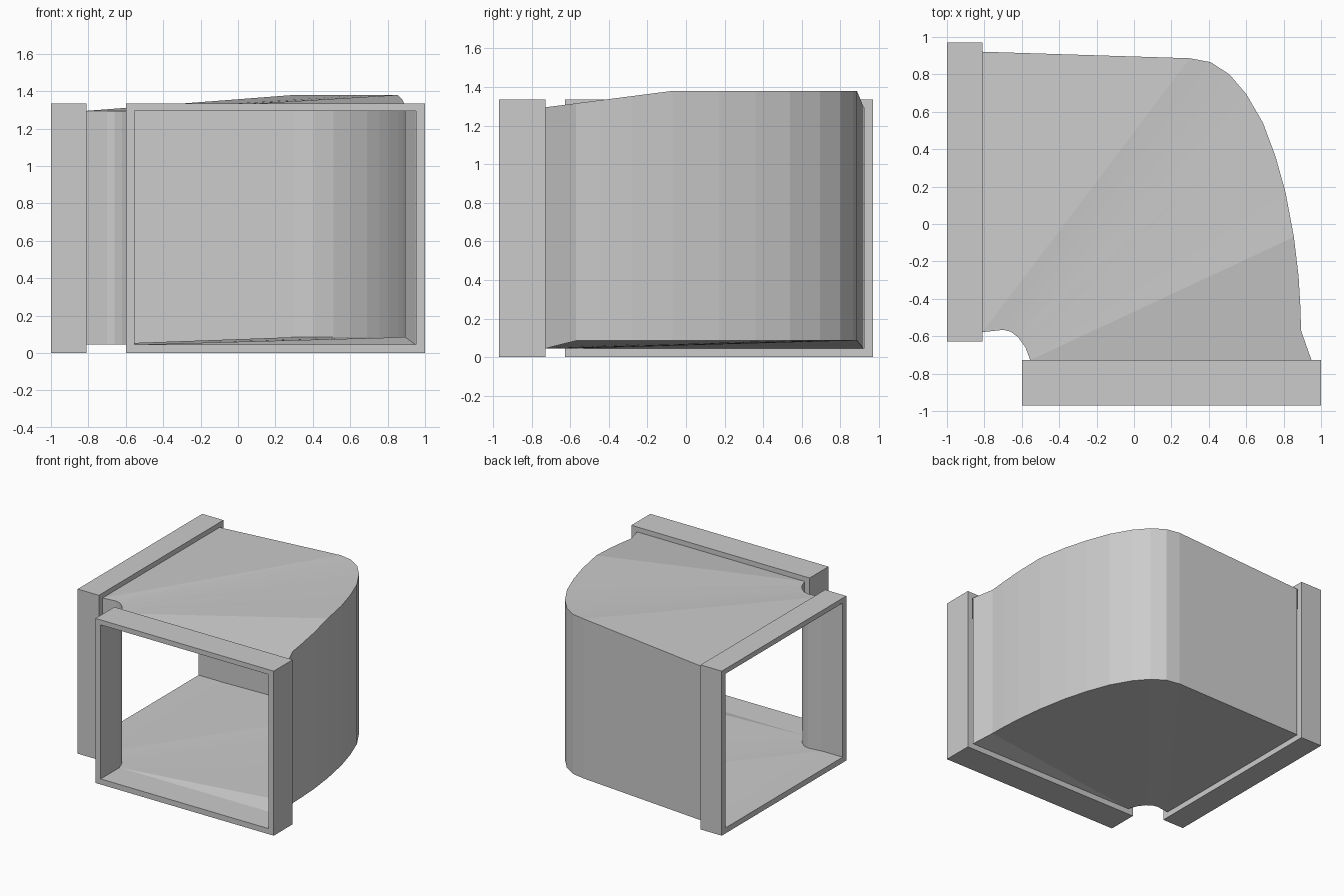
import bpy, bmesh

if "Cube" in bpy.data.objects:
    bpy.data.objects.remove(bpy.data.objects["Cube"])

Z0, Z1 = 0.045, 1.295      # inner opening heights
H = 1.335                  # flange height
RIM = 0.047                # flange wall thickness


def make_object(name, bm):
    bmesh.ops.remove_doubles(bm, verts=bm.verts, dist=1e-5)
    bmesh.ops.recalc_face_normals(bm, faces=bm.faces)
    me = bpy.data.meshes.new(name)
    bm.to_mesh(me)
    bm.free()
    ob = bpy.data.objects.new(name, me)
    bpy.context.collection.objects.link(ob)
    return ob


def flange(name, a0, a1, d0, d1, place):
    """Rectangular ring spanning a0..a1 across and d0..d1 along the flow."""
    bm = bmesh.new()
    loops = []
    for inset, d in ((0, d0), (0, d1), (RIM, d1), (RIM, d0)):
        zi = Z0 if inset else 0
        zt = Z1 if inset else H
        corners = ((a0 + inset, zi), (a1 - inset, zi), (a1 - inset, zt), (a0 + inset, zt))
        loops.append([bm.verts.new(place(a, d, z)) for a, z in corners])
    for k in range(4):
        p, q = loops[k], loops[(k + 1) % 4]
        for i in range(4):
            j = (i + 1) % 4
            bm.faces.new((p[i], p[j], q[j], q[i]))
    return make_object(name, bm)


# Connecting frames at both ends
flange("front_flange", -0.60, 1.0, -0.97, -0.728, lambda a, d, z: (a, d, z))
flange("left_flange", -0.627, 0.97, -1.0, -0.81, lambda a, d, z: (d, a, z))

# Plan curves of the elbow walls
outer = [(-0.81, 0.921), (0.30, 0.886), (0.41, 0.865), (0.51, 0.80), (0.60, 0.695),
         (0.69, 0.54), (0.757, 0.36), (0.81, 0.17), (0.855, -0.07), (0.88, -0.28),
         (0.89, -0.45), (0.893, -0.57), (0.949, -0.728)]
inner = [(-0.81, -0.578), (-0.70, -0.566), (-0.66, -0.575), (-0.62, -0.605),
         (-0.58, -0.66), (-0.555, -0.728)]
FIRST, LAST = 1, 8         # raised stretch of the outer top edge


def top_z(i):
    if i <= LAST:
        return 1.38 if i >= FIRST else Z1
    t = (outer[i][1] - outer[LAST][1]) / (outer[-1][1] - outer[LAST][1])
    return 1.38 + (Z1 - 1.38) * t


# Elbow duct: thin sheet walls, roof and floor
bm = bmesh.new()
n = len(outer)
o_top = [bm.verts.new((*p, top_z(i))) for i, p in enumerate(outer)]
o_bot = [bm.verts.new((*p, Z0 if i in (0, n - 1) else 0.085)) for i, p in enumerate(outer)]
i_top = [bm.verts.new((*p, Z1)) for p in inner]
i_bot = [bm.verts.new((*p, Z0)) for p in inner]

for top, bot in ((o_top, o_bot), (i_top, i_bot)):
    for k in range(len(top) - 1):
        bm.faces.new((top[k], top[k + 1], bot[k + 1], bot[k]))

for out, inn in ((o_top, i_top), (o_bot, i_bot)):
    j = 0
    for i in range(n - 1):
        bm.faces.new((out[i], out[i + 1], inn[j]))
        if i + 1 < LAST + 1 and j < len(inn) - 1 and i % 2 == 0 or i in (1, LAST - 1):
            if j < len(inn) - 1:
                bm.faces.new((out[i + 1], inn[j + 1], inn[j]))
                j += 1
    while j < len(inn) - 1:
        bm.faces.new((out[-1], inn[j + 1], inn[j]))
        j += 1
make_object("elbow_duct", bm)
